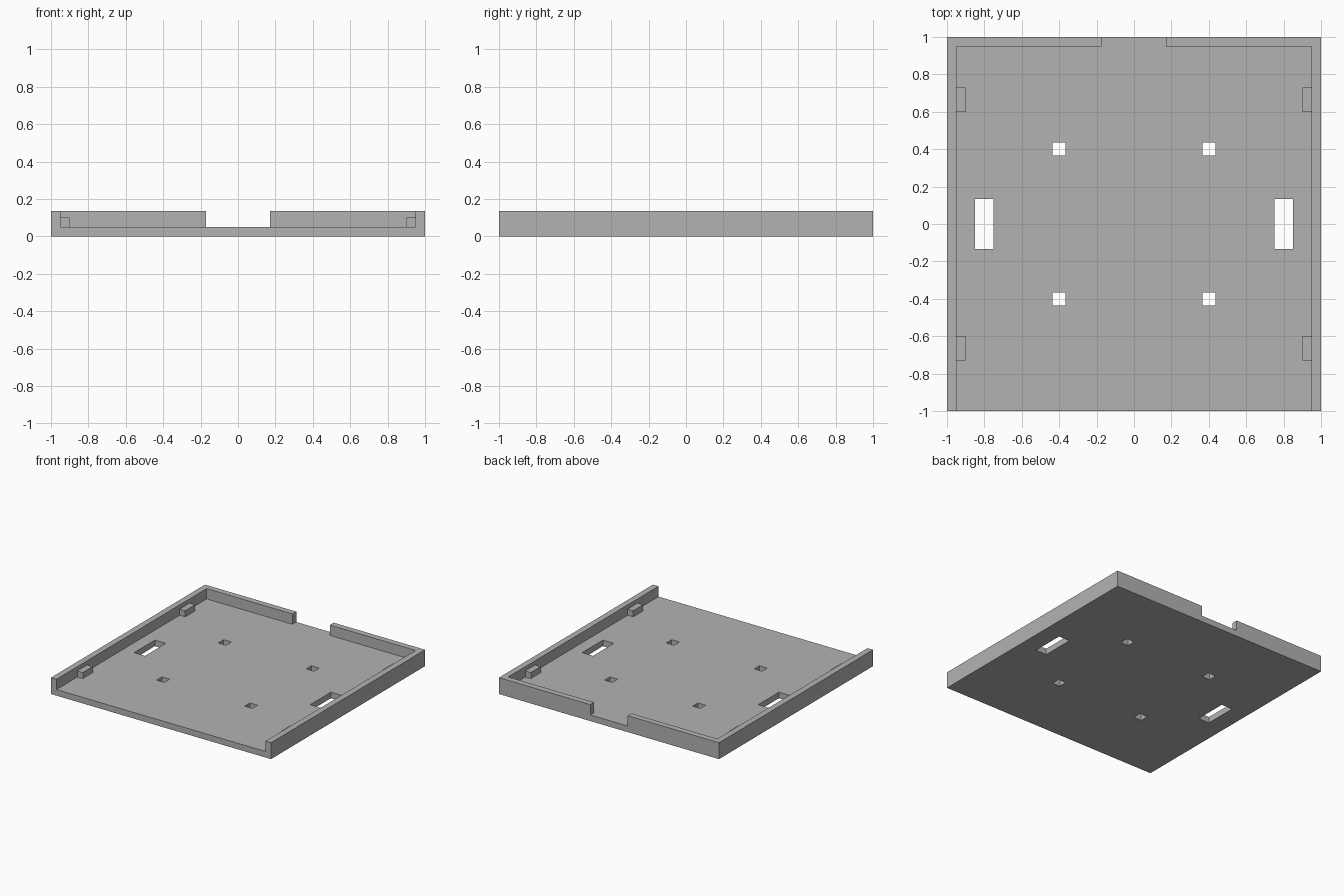
import bpy
import bmesh
from mathutils import Matrix, Vector

cube = bpy.data.objects.get("Cube")
if cube:
    bpy.data.objects.remove(cube, do_unlink=True)

FLOOR, TOP, INNER = 0.05, 0.135, 0.95

grey = bpy.data.materials.new("plain_grey")
grey.use_nodes = True
colour = (0.45, 0.45, 0.45, 1)
grey.diffuse_color = colour
grey.node_tree.nodes["Principled BSDF"].inputs["Base Color"].default_value = colour


def add_box(bm, low, high):
    low, high = Vector(low), Vector(high)
    place = Matrix.Translation((low + high) / 2) @ Matrix.Diagonal((high - low).to_4d())
    place[3][3] = 1
    bmesh.ops.create_cube(bm, size=1, matrix=place)


def box_object(name, boxes):
    bm = bmesh.new()
    for low, high in boxes:
        add_box(bm, low, high)
    mesh = bpy.data.meshes.new(name)
    bm.to_mesh(mesh)
    bm.free()
    mesh.materials.append(grey)
    obj = bpy.data.objects.new(name, mesh)
    bpy.context.collection.objects.link(obj)
    return obj


def cut(target, cutter):
    cutter.hide_render = True
    cutter.display_type = 'WIRE'
    mod = target.modifiers.new(cutter.name, 'BOOLEAN')
    mod.operation, mod.solver, mod.object = 'DIFFERENCE', 'EXACT', cutter


# Square tray block
tray = box_object("tray", [((-1, -1, 0), (1, 1, TOP))])

# Interior, open at the front
cavity = box_object("cavity_cutter", [((-INNER, -1.1, FLOOR), (INNER, INNER, 0.3))])

# Gap in the back wall
notch = box_object("back_gap_cutter", [((-0.17, 0.9, FLOOR), (0.17, 1.1, 0.3))])

# Side slots and square mounting holes through the floor
openings = []
for side in (-1, 1):
    openings.append(((side * 0.8 - 0.05, -0.135, -0.1), (side * 0.8 + 0.05, 0.135, 0.2)))
    for end in (-1, 1):
        x, y = side * 0.4, end * 0.4
        openings.append(((x - 0.035, y - 0.035, -0.1), (x + 0.035, y + 0.035, 0.2)))
holes = box_object("hole_cutter", openings)

cutters = (cavity, notch, holes)
for cutter in cutters:
    cut(tray, cutter)

# Bake the cuts and drop the cutters
bpy.context.view_layer.update()
evaluated = tray.evaluated_get(bpy.context.evaluated_depsgraph_get())
baked = bpy.data.meshes.new_from_object(evaluated)
tray.modifiers.clear()
tray.data = baked
for cutter in cutters:
    bpy.data.objects.remove(cutter, do_unlink=True)

# Small support blocks on the side walls
for side, side_name in ((-1, "right"), (1, "left")):
    for end, end_name in ((-1, "front"), (1, "back")):
        x, y = side * 0.925, end * 0.665
        box_object(f"{end_name}_{side_name}_support",
                   [((x - 0.025, y - 0.065, FLOOR), (x + 0.025, y + 0.065, 0.1))])
